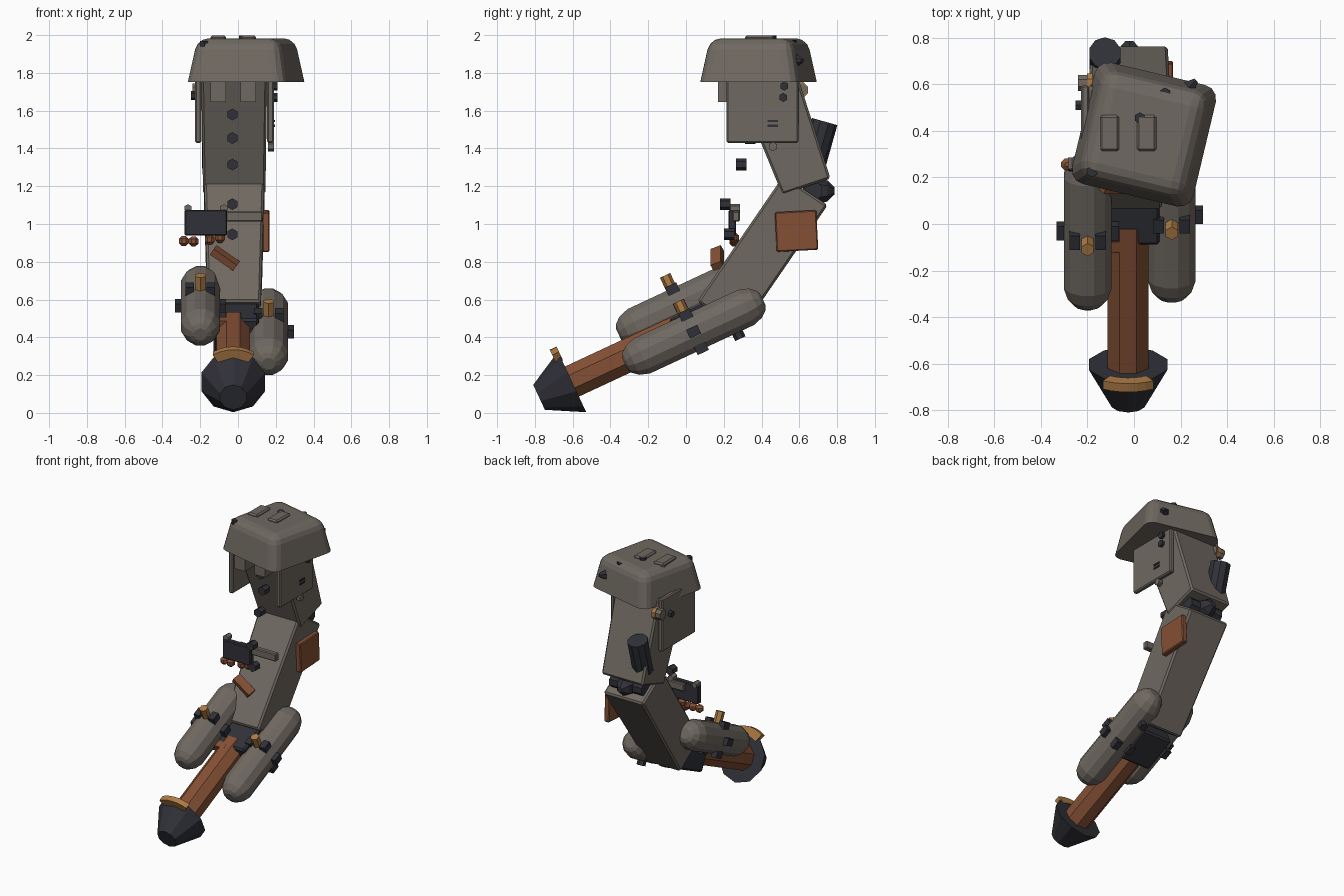
import bpy, bmesh, math
from mathutils import Matrix, Vector

if "Cube" in bpy.data.objects:
    bpy.data.objects.remove(bpy.data.objects["Cube"])


def material(name, rgb):
    m = bpy.data.materials.new(name)
    m.diffuse_color = (*rgb, 1)
    m.use_nodes = True
    m.node_tree.nodes["Principled BSDF"].inputs["Base Color"].default_value = m.diffuse_color
    return m


GREY = material("warm_grey", (0.16, 0.14, 0.12))
DARK = material("dark_steel", (0.03, 0.031, 0.04))
RUST = material("rust", (0.23, 0.08, 0.035))
BRASS = material("brass", (0.42, 0.2, 0.06))
LEAN = math.radians(25)                       # slope of rod and pods
D = Vector((0, math.cos(LEAN), math.sin(LEAN)))   # along the rod
N = Vector((0, -math.sin(LEAN), math.cos(LEAN)))  # up from the rod


def finish(name, bm, mat):
    bmesh.ops.recalc_face_normals(bm, faces=bm.faces)
    me = bpy.data.meshes.new(name)
    bm.to_mesh(me)
    bm.free()
    me.materials.append(mat)
    ob = bpy.data.objects.new(name, me)
    bpy.context.collection.objects.link(ob)
    return ob


def box(name, c, size, mat, rx=0, ry=0, rz=0, bevel=0, top=1):
    bm = bmesh.new()
    bmesh.ops.create_cube(bm, size=1)
    for v in bm.verts:
        k = top if v.co.z > 0 else 1
        v.co = Vector((v.co.x * size[0] * k, v.co.y * size[1] * k, v.co.z * size[2]))
    if bevel:
        bmesh.ops.bevel(bm, geom=bm.edges[:], offset=bevel, segments=1, affect='EDGES')
    rot = Matrix.Rotation(math.radians(rz), 4, 'Z') @ Matrix.Rotation(math.radians(ry), 4, 'Y') \
        @ Matrix.Rotation(math.radians(rx), 4, 'X')
    bm.transform(Matrix.Translation(c) @ rot)
    return finish(name, bm, mat)


def lathe(name, origin, axis, prof, n, mat):
    """Turned solid: prof is (distance along axis, radius)."""
    z = Vector(axis).normalized()
    x = Vector((1, 0, 0)) if abs(z.x) < 0.9 else Vector((0, 1, 0))
    y = z.cross(x).normalized()
    x = y.cross(z)
    bm = bmesh.new()
    rings = []
    for t, r in prof:
        ring = []
        for i in range(n):
            a = 2 * math.pi * (i + 0.5) / n
            ring.append(bm.verts.new(Vector(origin) + z * t + (x * math.cos(a) + y * math.sin(a)) * r))
        rings.append(ring)
    for a, b in zip(rings, rings[1:]):
        for i in range(n):
            bm.faces.new((a[i], a[(i + 1) % n], b[(i + 1) % n], b[i]))
    bm.faces.new(rings[0])
    bm.faces.new(rings[-1])
    return finish(name, bm, mat)


def stud(name, c, axis, r, length, mat, n=6):
    return lathe(name, c, axis, [(-length / 2, r), (length / 2, r)], n, mat)


def slab(name, pts, cx, w0, w1, mat, bevel=0.012):
    """Side profile (y, z), width w0 at the first two points and w1 at the rest."""
    bm = bmesh.new()
    sides = []
    for s in (-1, 1):
        sides.append([bm.verts.new((cx + s * (w0 if i < 2 else w1) / 2, y, z))
                      for i, (y, z) in enumerate(pts)])
    for f in sides:
        bm.faces.new(f)
    k = len(pts)
    for i in range(k):
        j = (i + 1) % k
        bm.faces.new((sides[0][i], sides[0][j], sides[1][j], sides[1][i]))
    bmesh.ops.recalc_face_normals(bm, faces=bm.faces)
    bmesh.ops.bevel(bm, geom=bm.edges[:], offset=bevel, segments=1, affect='EDGES')
    return finish(name, bm, mat)


# Nose cone, rod and hip block
CX = -0.025
lathe("nose_cone", (CX, -0.603, 0.164), -D, [(0, 0.177), (0.193, 0.073)], 10, DARK)
lathe("thrust_rod", (CX, -0.64, 0.149), D, [(0, 0.095), (0.72, 0.095)], 8, RUST)
box("hip_block", (-0.01, 0.07, 0.455), (0.24, 0.26, 0.21), DARK, rx=25, bevel=0.012)
box("rod_tab", (-0.08, -0.09, 0.475), (0.1, 0.05, 0.05), RUST, rx=25)

# Brass arc over the cone rim
bm = bmesh.new()
prev = None
for i in range(7):
    a = math.radians(-32 + 64 * i / 6)
    out = Vector((1, 0, 0)) * math.sin(a) + N * math.cos(a)
    c = Vector((CX, -0.615, 0.158)) + out * 0.175
    ring = [bm.verts.new(c + out * p + D * q)
            for p, q in ((-0.03, -0.022), (0.03, -0.022), (0.03, 0.018), (-0.03, 0.018))]
    if prev:
        for k in range(4):
            bm.faces.new((prev[k], prev[(k + 1) % 4], ring[(k + 1) % 4], ring[k]))
    else:
        bm.faces.new(ring)
    prev = ring
bm.faces.new(prev)
finish("brass_arc", bm, BRASS)

# Side pods with a collar of studs and a brass valve
for side, c, half in (("right", (0.162, 0.042, 0.43), 0.403), ("left", (-0.199, -0.03, 0.567), 0.36)):
    c = Vector(c)
    tail = [(half - 0.1, 0.106), (half - 0.045, 0.088), (half - 0.012, 0.06), (half, 0.035)]
    lathe(side + "_pod", c, D, [(-t, r) for t, r in reversed(tail)] + tail, 12, GREY)
    mid = Vector((c.x, 0.04 if side == "right" else -0.03, c.z))
    for i in range(6):
        a = math.radians(60 * i)
        p = mid + (Vector((1, 0, 0)) * math.cos(a) + N * math.sin(a)) * 0.112
        box(f"{side}_pod_stud_{i}", p, (0.045, 0.065, 0.05), DARK, rx=25)
    stud(side + "_pod_valve", mid + N * 0.135 - D * 0.005, N, 0.03, 0.09, BRASS)
stud("right_pod_drain", (0.16, 0.275, 0.42), N, 0.03, 0.06, DARK)

# Two torso segments and the joint between them
slab("lower_torso", [(0.06, 0.59), (0.29, 0.43), (0.75, 1.10), (0.515, 1.255)], -0.02, 0.28, 0.32, GREY)
slab("upper_torso", [(0.51, 1.155), (0.765, 1.24), (0.585, 1.80), (0.245, 1.80)], -0.02, 0.33, 0.35, GREY)
stud("waist_joint", (-0.02, 0.67, 1.175), (1, 0, 0), 0.055, 0.26, DARK, 8)
lathe("back_spike", (-0.02, 0.70, 1.175), (0, 1, 0), [(0, 0.07), (0.05, 0.055), (0.085, 0.02)], 6, DARK)

# Tilted hood: tapered box with rounded sides and crown
bm = bmesh.new()
bmesh.ops.create_cube(bm, size=1)
for v in bm.verts:
    k = 0.535 if v.co.z < 0 else 0.45
    v.co = Vector((v.co.x * k, v.co.y * k, v.co.z * 0.23))
bmesh.ops.bevel(bm, geom=[e for e in bm.edges if any(v.co.z > 0 for v in e.verts)],
                offset=0.06, segments=3, profile=0.5, affect='EDGES')
bm.transform(Matrix.Translation((0.043, 0.384, 1.868)) @ Matrix.Rotation(math.radians(-13.4), 4, 'Z'))
finish("hood", bm, GREY)
for i, x in enumerate((-0.105, 0.054)):
    box(f"hood_rib_{i}", (x, 0.39, 1.973), (0.083, 0.155, 0.05), GREY, bevel=0.01)
    box(f"brow_block_{i}", (x, 0.25, 1.72), (0.083, 0.16, 0.15), GREY)

# Side plates hanging below the hood
for i, x in enumerate((0.172, -0.21)):
    box(f"side_plate_{i}", (x, 0.405, 1.62), (0.035, 0.38, 0.38), GREY, bevel=0.008)
for i, z in enumerate((1.545, 1.52)):
    box(f"plate_vent_{i}", (0.19, 0.46, z), (0.012, 0.055, 0.012), DARK)
stud("plate_foot", (0.175, 0.46, 1.41), (1, 0, 0), 0.025, 0.03, GREY)
for name, p in (("upper", (0.185, 0.52, 1.73)), ("lower", (0.185, 0.515, 1.67))):
    stud("plate_bolt_" + name, p, (1, 0, 0), 0.024, 0.05, DARK)
stud("left_plate_bolt", (-0.235, 0.51, 1.68), (1, 0, 0), 0.024, 0.03, DARK)
stud("left_side_cap", (-0.205, 0.605, 1.71), (1, 0, 0), 0.038, 0.07, GREY, 8)
stud("left_side_cap_rim", (-0.19, 0.605, 1.71), (1, 0, 0), 0.044, 0.025, BRASS, 8)

# Bolts on the hood and down the chest
for i, p in enumerate(((0.133, 0.56, 1.955), (0.025, 0.455, 1.978), (-0.18, 0.225, 1.95))):
    stud(f"hood_bolt_{i}", p, (0, 0, 1), 0.024, 0.04, DARK)
lathe("hood_side_spike", (0.235, 0.585, 1.865), (1, 1, 0), [(0, 0.035), (0.045, 0.012)], 6, DARK)
for i, (y, z) in enumerate(((0.32, 1.58), (0.34, 1.455), (0.292, 1.315), (0.207, 1.105), (0.23, 0.945))):
    stud(f"chest_bolt_{i}", (-0.03, y, z), (0, 1, 0), 0.031, 0.055, DARK)

# Rust patch on the right, lever on the front, canister on the back
box("rust_patch", (0.148, 0.585, 0.963), (0.04, 0.22, 0.21), RUST, rx=3, bevel=0.006)
box("rust_lever", (-0.07, 0.165, 0.82), (0.15, 0.06, 0.04), RUST, rx=25, ry=35)
stud("back_canister", (-0.125, 0.70, 1.422), (0, 0.27, 0.96), 0.07, 0.25, DARK, 10)

# Control panel with bar, knobs and brass-coloured beads
box("control_panel", (-0.17, 0.245, 1.007), (0.225, 0.04, 0.135), DARK, bevel=0.006)
box("panel_bar", (-0.025, 0.265, 1.04), (0.31, 0.04, 0.055), GREY, bevel=0.006)
for i, x in enumerate((-0.265, -0.075)):
    stud(f"panel_knob_{i}", (x, 0.26, 1.083), (0, 1, 0), 0.022, 0.05, GREY)
for i, (x, z) in enumerate(((-0.287, 0.91), (-0.235, 0.908), (-0.15, 0.918), (-0.095, 0.927))):
    lathe(f"panel_bead_{i}", (x, 0.255, z), (0, 0, 1),
          [(-0.027, 0.01), (-0.012, 0.028), (0.012, 0.028), (0.027, 0.01)], 8, RUST)
